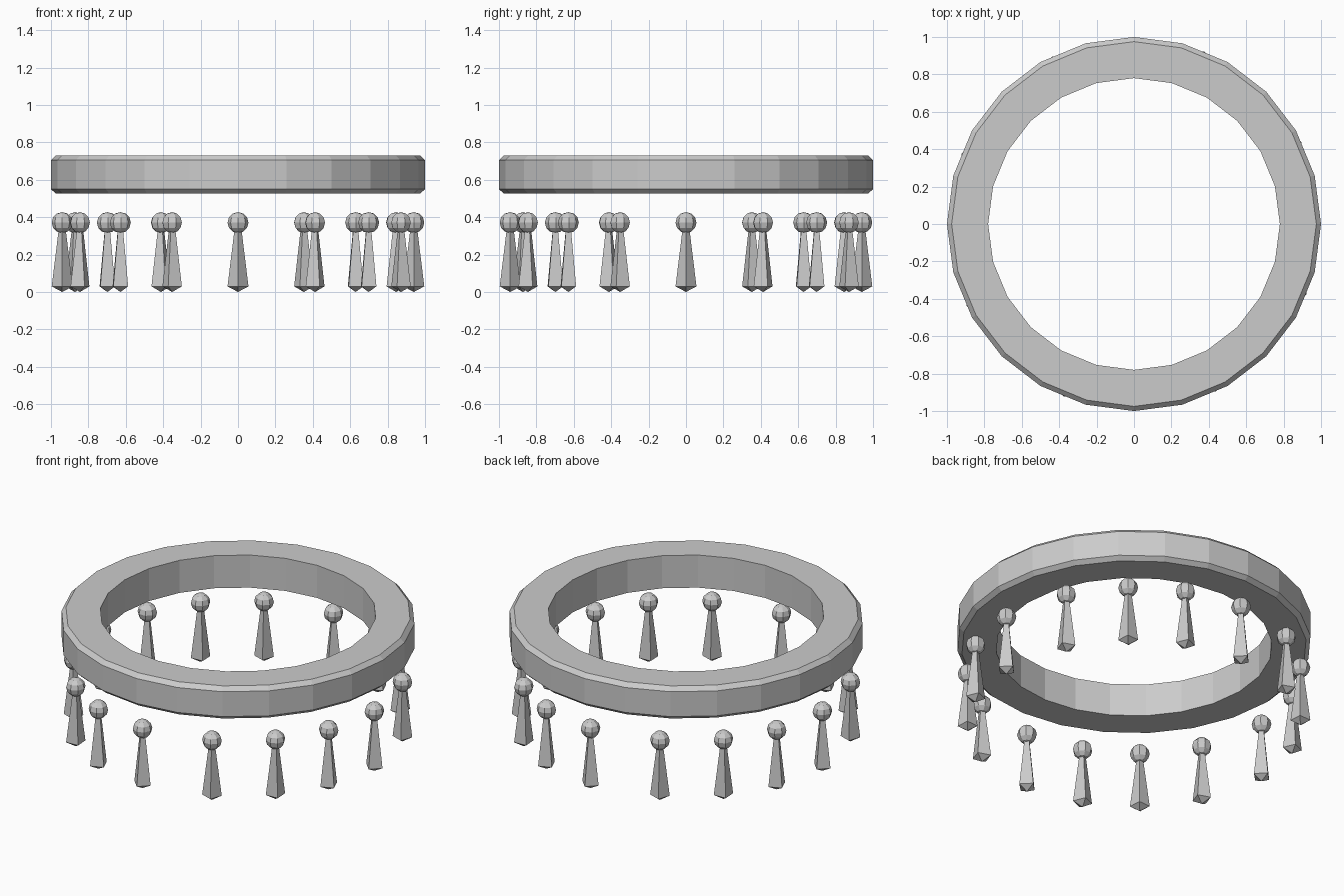
import bpy, bmesh
from math import sin, cos, pi, radians
from mathutils import Matrix

if "Cube" in bpy.data.objects:
    bpy.data.objects.remove(bpy.data.objects["Cube"])


def make_object(name, bm):
    bmesh.ops.recalc_face_normals(bm, faces=bm.faces)
    mesh = bpy.data.meshes.new(name)
    bm.to_mesh(mesh)
    bm.free()
    obj = bpy.data.objects.new(name, mesh)
    bpy.context.collection.objects.link(obj)
    return obj


def lathe(bm, profile, sides, closed=False):
    """Sweep (radius, z) points around z; a zero radius makes a pole."""
    rings = []
    for r, z in profile:
        if r == 0:
            rings.append([bm.verts.new((0, 0, z))] * sides)
        else:
            rings.append([bm.verts.new((r * cos(2 * pi * i / sides),
                                        r * sin(2 * pi * i / sides), z))
                          for i in range(sides)])
    pairs = list(zip(rings, rings[1:]))
    if closed:
        pairs.append((rings[-1], rings[0]))
    for a, b in pairs:
        for i in range(sides):
            j = (i + 1) % sides
            quad = list(dict.fromkeys((a[i], a[j], b[j], b[i])))
            bm.faces.new(quad)


# Ring: 24 sides, outer edges chamfered
bm = bmesh.new()
lathe(bm, [(0.78, 0.527), (0.975, 0.527), (1.0, 0.55), (1.0, 0.705),
           (0.975, 0.73), (0.78, 0.73)], 24, closed=True)
make_object("ring", bm)

# Pendant drop: four-sided taper with a pointed underside
bm = bmesh.new()
lathe(bm, [(0, 0), (0.056, 0.03), (0.018, 0.34), (0, 0.34)], 4)
drop = make_object("pendant_drop", bm).data

# Pendant bead: low-poly ball
bm = bmesh.new()
bmesh.ops.create_uvsphere(bm, u_segments=8, v_segments=6, radius=0.056,
                          matrix=Matrix.Translation((0, 0, 0.371)))
bead = make_object("pendant_bead", bm).data

for obj in list(bpy.context.collection.objects):
    if obj.name.startswith("pendant"):
        bpy.data.objects.remove(obj)

# Sixteen pendants: the same slightly uneven spacing in each quarter
for quarter in range(4):
    for step in (0, 26, 48, 68):
        angle = radians(90 * quarter + step)
        for name, mesh in (("pendant_drop", drop), ("pendant_bead", bead)):
            obj = bpy.data.objects.new(name, mesh)
            obj.location = (0.94 * cos(angle), 0.94 * sin(angle), 0)
            obj.rotation_euler.z = angle
            bpy.context.collection.objects.link(obj)
